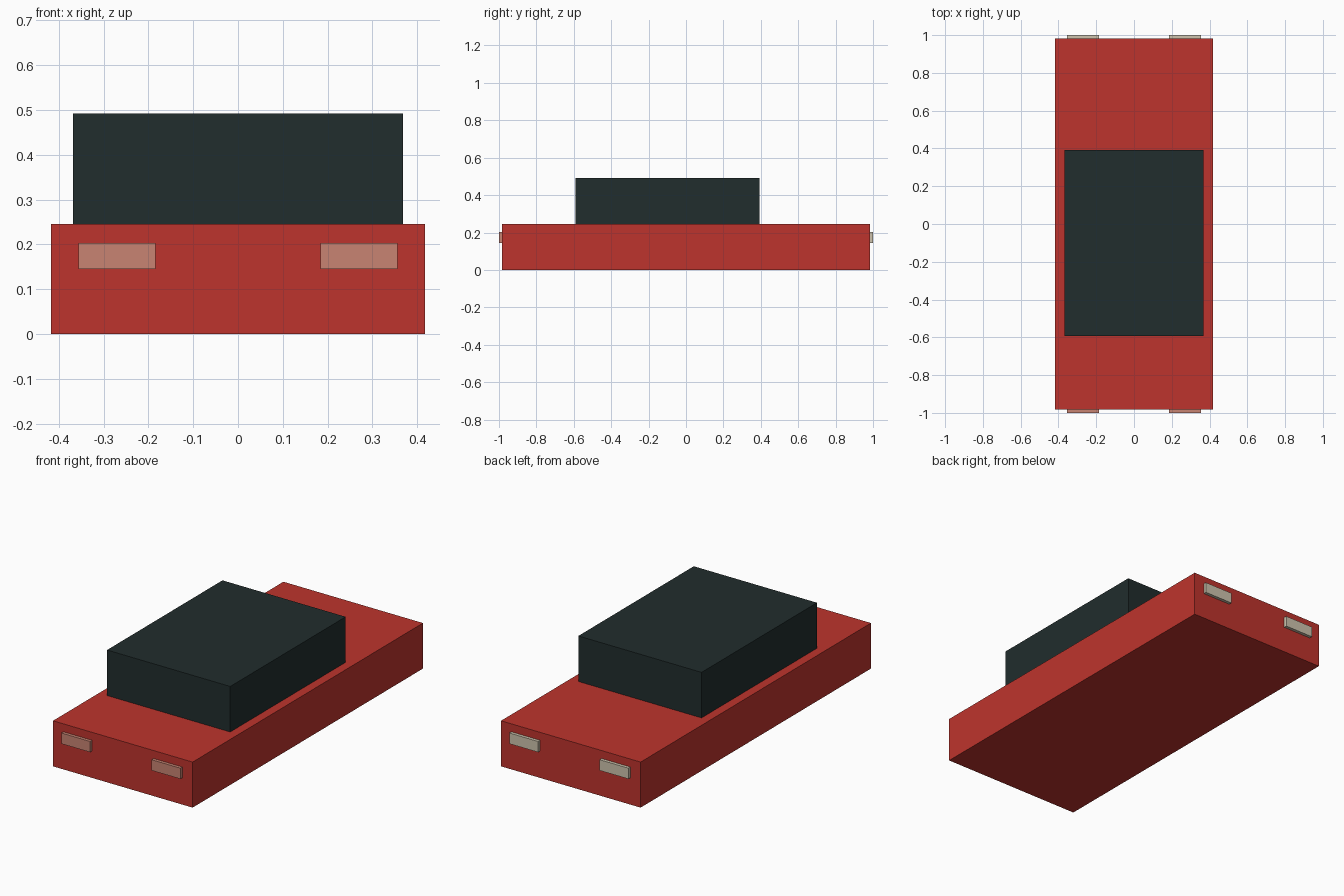
import bpy

cube = bpy.data.objects.get("Cube")
if cube:
    bpy.data.objects.remove(cube, do_unlink=True)


def material(name, rgb):
    mat = bpy.data.materials.new(name)
    mat.use_nodes = True
    mat.diffuse_color = (*rgb, 1)
    mat.node_tree.nodes["Principled BSDF"].inputs["Base Color"].default_value = (*rgb, 1)
    return mat


def box(name, low, high, mat):
    centre = [(a + b) / 2 for a, b in zip(low, high)]
    bpy.ops.mesh.primitive_cube_add(size=1, location=centre)
    obj = bpy.context.object
    obj.name = name
    obj.scale = [b - a for a, b in zip(low, high)]
    bpy.ops.object.transform_apply(location=False, rotation=False, scale=True)
    obj.data.materials.append(mat)
    return obj


red = material("body red", (0.515, 0.034, 0.026))
dark = material("cabin dark", (0.015, 0.026, 0.026))
pink = material("front light pink", (0.578, 0.231, 0.171))
cream = material("rear light cream", (0.62, 0.55, 0.42))

# Body slab and cabin, which sits slightly towards the front
box("body", (-0.417, -0.983, 0), (0.417, 0.983, 0.246), red)
box("cabin", (-0.368, -0.592, 0.246), (0.368, 0.393, 0.492), dark)

# Light blocks, half sunk into both ends of the body
for end, y, mat in (("front", -0.983, pink), ("rear", 0.983, cream)):
    for side, x in (("left", 0.27), ("right", -0.27)):
        box(f"{end}_light_{side}",
            (x - 0.086, y - 0.017, 0.145),
            (x + 0.086, y + 0.017, 0.203), mat)
